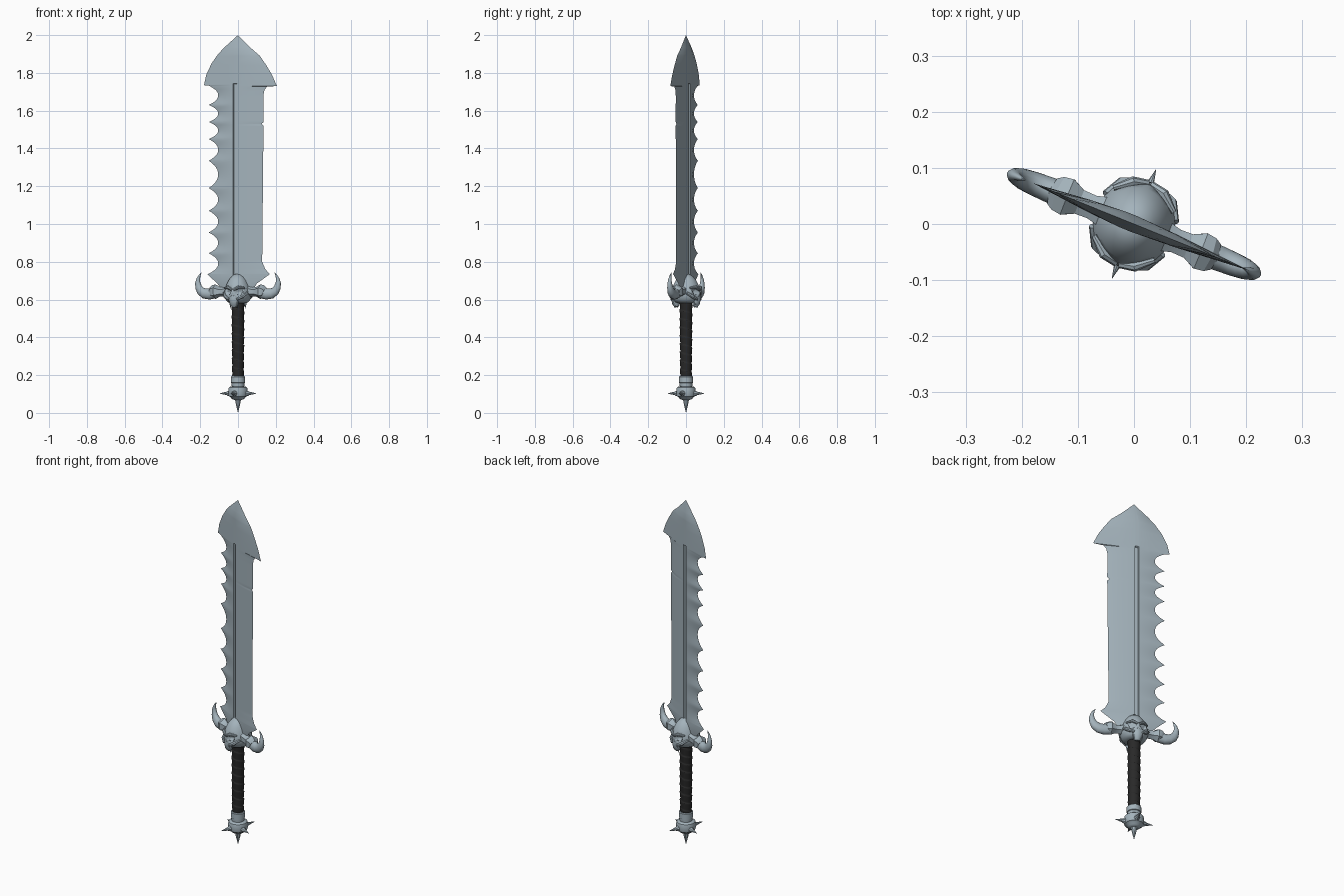
import bpy, bmesh, math
from math import sin, cos, pi
from mathutils import Vector

if "Cube" in bpy.data.objects:
    bpy.data.objects.remove(bpy.data.objects["Cube"])

TURN = math.radians(-22)   # the whole sword is turned about its length
SQUASH = cos(TURN)


def material(name, rgb):
    m = bpy.data.materials.new(name)
    m.use_nodes = True
    m.diffuse_color = (*rgb, 1)
    m.node_tree.nodes["Principled BSDF"].inputs["Base Color"].default_value = (*rgb, 1)
    return m


STEEL = material("blue grey steel", (0.37, 0.45, 0.50))
LEATHER = material("black leather", (0.022, 0.022, 0.022))


def loft(name, rings, mat=STEEL, angle=35):
    """Skin a list of equal rings of points and cap both ends."""
    bm = bmesh.new()
    rows = [[bm.verts.new(p) for p in ring] for ring in rings]
    n = len(rows[0])
    for a, b in zip(rows, rows[1:]):
        for i in range(n):
            j = (i + 1) % n
            bm.faces.new((a[i], a[j], b[j], b[i]))
    bm.faces.new(rows[0][::-1])
    bm.faces.new(rows[-1])
    bmesh.ops.remove_doubles(bm, verts=bm.verts, dist=0.0002)
    bmesh.ops.recalc_face_normals(bm, faces=bm.faces)
    me = bpy.data.meshes.new(name)
    bm.to_mesh(me)
    bm.free()
    me.materials.append(mat)
    me.shade_smooth()
    me.set_sharp_from_angle(angle=math.radians(angle))
    ob = bpy.data.objects.new(name, me)
    ob.rotation_euler.z = TURN
    bpy.context.collection.objects.link(ob)
    return ob


def tube(name, path, sides=12, flat=1.0, **kw):
    """Loft round rings along (point, radius) pairs."""
    pts = [Vector(p) for p, r in path]
    rings = []
    for i, (p, r) in enumerate(path):
        d = (pts[min(i + 1, len(pts) - 1)] - pts[max(i - 1, 0)]).normalized()
        side = Vector((0, 1, 0)) if abs(d.y) < 0.9 else Vector((1, 0, 0))
        u = d.cross(side).normalized()
        v = d.cross(u) * flat
        rings.append([pts[i] + r * (u * cos(2 * pi * k / sides) + v * sin(2 * pi * k / sides))
                      for k in range(sides)])
    return loft(name, rings, **kw)


def lathe(name, profile, sides=24, **kw):
    return tube(name, [((0, 0, z), r) for r, z in profile], sides, **kw)


def lerp_table(table, z):
    for (z0, x0), (z1, x1) in zip(table, table[1:]):
        if z <= z1:
            return x0 + (x1 - x0) * max(0, (z - z0) / (z1 - z0))
    return table[-1][1]


# Blade outline: plain edge on the left, scalloped teeth on the right
plain_edge = [(0.62, 0.06), (0.685, 0.10), (0.735, 0.169), (0.76, 0.145), (0.80, 0.128),
              (1.52, 0.135), (1.53, 0.125), (1.54, 0.135), (1.68, 0.134), (1.71, 0.14),
              (1.728, 0.155), (1.73, 0.206), (1.79, 0.18), (1.84, 0.15), (1.89, 0.116),
              (1.93, 0.07), (2.0, 0)]
barb_edge = [(1.735, 0.18), (1.79, 0.168), (1.85, 0.14), (1.90, 0.105), (1.935, 0.072), (2.0, 0)]
tips = [0.737, 0.845, 0.955, 1.07, 1.19, 1.335, 1.45, 1.54, 1.63, 1.732]


def toothed_edge(z):
    if z < tips[0]:
        return lerp_table([(0.62, 0.06), (0.685, 0.11), (tips[0], 0.165)], z)
    if z > tips[-1]:
        return lerp_table(barb_edge, z)
    for a, b in zip(tips, tips[1:]):
        if z <= b:
            return 0.105 + 0.05 * abs(2 * (z - a) / (b - a) - 1) ** 2.2


levels = {z for z, x in plain_edge + barb_edge} | set(tips) | {1.715, 1.74, 1.745}
for a, b in zip(tips, tips[1:]):
    levels |= {round(a + (b - a) * k / 12, 4) for k in range(12)}

rings = []
for z in sorted(levels):
    left, right = -toothed_edge(z) / SQUASH, lerp_table(plain_edge, z) / SQUASH
    s = min(1, (right - left) / 0.2)
    c, g = -0.011 * s, 0.011 * s
    deep = 0.007 if z < 1.742 else 0.0
    xs = [max(left * 0.6, -0.085), c - g, c - 0.7 * g, c + 0.7 * g, c + g, min(right * 0.6, 0.085)]
    ts = [0.011, 0.015, 0.015 - deep, 0.015 - deep, 0.015, 0.011]
    front = [(x, -t * s, z) for x, t in zip(xs, ts)]
    back = [(x, -y, z) for x, y, z in reversed(front)]
    rings.append([(left, 0, z)] + front + [(right, 0, z)] + back)
loft("blade", rings, angle=30)

# Two-faced skull: a bell with sockets pressed into it
bell = [(0.0, 0.737), (0.022, 0.733), (0.04, 0.72), (0.055, 0.702), (0.066, 0.68), (0.074, 0.66),
        (0.078, 0.645), (0.08, 0.632), (0.079, 0.62), (0.075, 0.608), (0.068, 0.596),
        (0.058, 0.586), (0.04, 0.582)]
skull = lathe("skull", bell, sides=64, angle=50)
sockets = [(0.032, 0.642, 0.019, 0.017, 0.024), (-0.032, 0.642, 0.019, 0.017, 0.024),
           (0, 0.612, 0.009, 0.014, 0.014)]
for v in skull.data.vertices:
    x, y, z = v.co
    for sx, sz, w, h, depth in sockets:
        if math.hypot((x - sx) / w, (z - sz) / h) < 1 and abs(y) > 0.03:
            v.co.y -= math.copysign(depth, y)
    v.co.x *= 0.9

for face, fy in (("front", -1), ("back", 1)):
    # Jaw, tapering downward
    tube(face + "_jaw", [((0, fy * 0.052, 0.625), 0.03), ((0, fy * 0.057, 0.60), 0.029),
                         ((0, fy * 0.057, 0.578), 0.023), ((0, fy * 0.052, 0.562), 0.014)],
         sides=10, flat=0.85)
    for side, sx in (("right", -1), ("left", 1)):
        # Brow, cheekbone and fang
        tube(f"{face}_{side}_brow", [((sx * 0.004, fy * 0.076, 0.651), 0.007),
                                     ((sx * 0.03, fy * 0.07, 0.665), 0.009),
                                     ((sx * 0.058, fy * 0.046, 0.662), 0.005)], sides=8)
        tube(f"{face}_{side}_cheek", [((sx * 0.066, fy * 0.03, 0.635), 0.008),
                                      ((sx * 0.047, fy * 0.06, 0.615), 0.011),
                                      ((sx * 0.022, fy * 0.074, 0.6), 0.006)], sides=8)
        tube(f"{face}_{side}_fang", [((sx * 0.02, fy * 0.06, 0.59), 0.008),
                                     ((sx * 0.018, fy * 0.058, 0.553), 0.0005)], sides=6)

# Horned crossguard: neck, faceted cuff and upswept horn on each side
cuff = [(0.05, 0.645, 0.034), (0.08, 0.642, 0.025), (0.105, 0.641, 0.026),
        (0.128, 0.642, 0.039), (0.142, 0.64, 0.036), (0.152, 0.636, 0.028)]
horn = [(0.13, 0.638, 0.031), (0.165, 0.629, 0.029), (0.192, 0.632, 0.027), (0.212, 0.645, 0.024),
        (0.225, 0.665, 0.019), (0.23, 0.69, 0.014), (0.226, 0.712, 0.009),
        (0.218, 0.73, 0.005), (0.209, 0.742, 0.0005)]
for side, sx in (("right", -1), ("left", 1)):
    tube(side + "_cuff", [((sx * x, 0, z), r) for x, z, r in cuff], sides=6, angle=25)
    tube(side + "_horn", [((sx * x, 0, z), r) for x, z, r in horn], sides=14, flat=0.8)

# Grip with overlapping spiral leather wrap
rings = []
for i in range(121):
    z = 0.18 + 0.41 * i / 120
    ring = []
    for k in range(24):
        a = 2 * pi * k / 24
        wrap = (z / 0.045 + k / 24) % 1
        r = 0.029 + 0.004 * wrap + 0.002 * (z - 0.18) / 0.41
        ring.append((r * cos(a), r * sin(a), z))
    rings.append(ring)
loft("grip", rings, LEATHER, 40)

# Pommel collar, ball and spikes
lathe("pommel_collar", [(0.032, 0.13), (0.034, 0.15), (0.034, 0.158), (0.038, 0.16),
                        (0.038, 0.19), (0.034, 0.194), (0.03, 0.194)])
lathe("pommel", [(0.018, 0.068), (0.033, 0.074), (0.04, 0.084), (0.049, 0.088), (0.052, 0.098),
                 (0.052, 0.122), (0.049, 0.134), (0.042, 0.139), (0.03, 0.141)])
lathe("bottom_spike", [(0.0004, 0), (0.012, 0.045), (0.018, 0.075)], sides=8)
for name, dx, dy in (("left", 1, 0), ("right", -1, 0), ("front", 0, -1), ("back", 0, 1)):
    tube(name + "_spike", [((dx * d, dy * d, 0.103), r) for d, r in
                           ((0.042, 0.017), (0.056, 0.014), (0.062, 0.01), (0.105, 0.0004))], sides=8)
